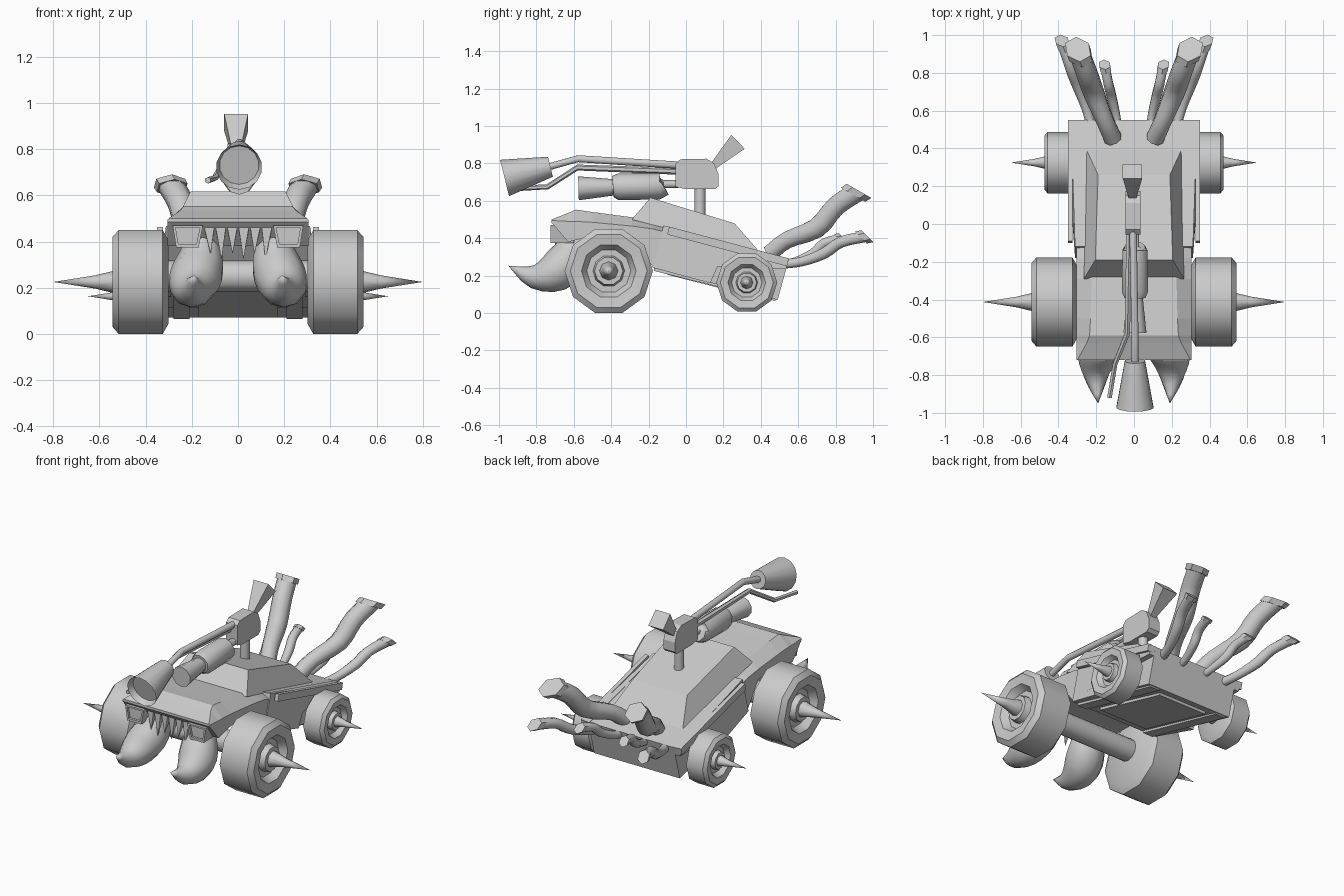
import bpy, bmesh, math
from mathutils import Vector

cube = bpy.data.objects.get("Cube")
if cube:
    bpy.data.objects.remove(cube, do_unlink=True)

GREY = (0.6, 0.6, 0.6, 1)
mat = bpy.data.materials.new("plain_grey")
mat.use_nodes = True
mat.diffuse_color = GREY
mat.node_tree.nodes["Principled BSDF"].inputs["Base Color"].default_value = GREY


def loft(name, rings, smooth=0):
    """Bridge equal rings of points, cap both ends, smooth below an angle."""
    bm = bmesh.new()
    rows = [[bm.verts.new(p) for p in ring] for ring in rings]
    n = len(rows[0])
    for a, b in zip(rows, rows[1:]):
        for i in range(n):
            j = (i + 1) % n
            bm.faces.new((a[i], a[j], b[j], b[i]))
    bm.faces.new(rows[0])
    bm.faces.new(rows[-1])
    bmesh.ops.remove_doubles(bm, verts=bm.verts, dist=0.0005)
    bmesh.ops.recalc_face_normals(bm, faces=bm.faces)
    if smooth:
        for f in bm.faces:
            f.smooth = True
        for e in bm.edges:
            e.smooth = e.calc_face_angle(0) < math.radians(smooth)
    me = bpy.data.meshes.new(name)
    bm.to_mesh(me)
    bm.free()
    me.materials.append(mat)
    ob = bpy.data.objects.new(name, me)
    bpy.context.collection.objects.link(ob)
    return ob


def prism(name, profile, x0, x1, smooth=0):
    """Side profile (y, z) pulled from x0 to x1."""
    return loft(name, [[(x, y, z) for y, z in profile] for x in (x0, x1)], smooth)


def lathe(name, profile, y, z, side=1, sides=10, smooth=40):
    """Turn an (x, radius) profile about a sideways axis."""
    ang = [2 * math.pi * i / sides for i in range(sides)]
    loft(name, [[(side * x, y + r * math.cos(a), z + r * math.sin(a)) for a in ang]
                for x, r in profile], smooth)


def curve_points(pts, radii, steps):
    """Round a path of points and radii with a flowing spline."""
    data = [Vector((*p, r)) for p, r in zip(pts, radii)]
    data = [2 * data[0] - data[1]] + data + [2 * data[-1] - data[-2]]
    out = []
    for a, b, c, d in zip(data, data[1:], data[2:], data[3:]):
        for k in range(steps):
            t = k / steps
            out.append(0.5 * (2 * b + (c - a) * t + (2 * a - 5 * b + 4 * c - d) * t * t
                              + (3 * b - a - 3 * c + d) * t ** 3))
    out.append(data[-2])
    return [Vector(v[:3]) for v in out], [max(v[3], 0) for v in out]


def tube(name, pts, radii, sides=8, side=1, steps=1, cut=None, cut_start=False, smooth=50):
    """Tapered tube along a path; cut is the normal of a slanted end."""
    pts = [Vector((side * p[0], p[1], p[2])) for p in pts]
    if steps > 1:
        pts, radii = curve_points(pts, radii, steps)
    rings = []
    for i, (p, r) in enumerate(zip(pts, radii)):
        t = (pts[min(i + 1, len(pts) - 1)] - pts[max(i - 1, 0)]).normalized()
        u = (Vector((1, 0, 0)) - t * t.x).normalized()
        v = t.cross(u)
        ring = []
        for k in range(sides):
            a = 2 * math.pi * (k + 0.5) / sides
            off = (u * math.cos(a) + v * math.sin(a)) * r
            if cut and (i == len(pts) - 1 or (cut_start and i == 0)):
                n = Vector(cut)
                off -= t * (off.dot(n) / t.dot(n))
            ring.append(p + off)
        rings.append(ring)
    return loft(name, rings, smooth)


# Hood: cross-sections of (y, low z, shoulder z, top z, top half width)
hood = [(-0.72, 0.485, 0.495, 0.50, 0.30), (-0.63, 0.38, 0.49, 0.535, 0.25),
        (-0.59, 0.39, 0.49, 0.553, 0.235), (-0.50, 0.41, 0.485, 0.54, 0.23),
        (-0.29, 0.40, 0.465, 0.512, 0.225), (-0.18, 0.25, 0.45, 0.485, 0.225),
        (-0.10, 0.25, 0.43, 0.46, 0.225)]
loft("hood", [[(-0.305, y, lo), (-0.305, y, mid), (-w, y, top),
               (w, y, top), (0.305, y, mid), (0.305, y, lo)]
              for y, lo, mid, top, w in hood])

# Sloping main body and cabin
prism("main_body", [(-0.12, 0.465), (0.55, 0.288), (0.49, 0.07), (-0.18, 0.243)], -0.30, 0.30)
prism("belly_plate", [(-0.10, 0.23), (0.44, 0.09), (0.43, 0.07), (-0.10, 0.205)], -0.17, 0.17)
loft("cabin", [[(s * w, y, z) for s, w, y, z in ring] for ring in (
    ((-1, 0.265, -0.29, 0.50), (1, 0.265, -0.29, 0.50), (1, 0.25, 0.39, 0.33), (-1, 0.25, 0.39, 0.33)),
    ((-1, 0.205, -0.19, 0.617), (1, 0.205, -0.19, 0.617), (1, 0.19, 0.26, 0.479), (-1, 0.19, 0.26, 0.479)))])

# Axles
lathe("front_axle", [(-0.32, 0.068), (0.32, 0.068)], -0.41, 0.25, sides=12)
lathe("rear_axle", [(-0.36, 0.05), (0.36, 0.05)], 0.325, 0.163)


def wheel(name, y, z, R, x0, x1, tip, s):
    """Chunky tyre with a dished face and a long hub spike."""
    c = 0.11 * R
    lathe(name, [(x0, 0), (x0, 0.8 * R), (x0 + c, R), (x1 - c, R), (x1, 0.87 * R),
                 (x1 - 0.3 * c, 0.62 * R), (x1 - 2 * c, 0.5 * R), (x1 - 2 * c, 0.36 * R),
                 (x1 - 0.5 * c, 0.32 * R)], y, z, s)
    lathe(name + "_spike", [(x1 - 2 * c, 0.22 * R), (x1 - 0.01, 0.21 * R),
                            (x1 + 0.3 * (tip - x1), 0.12 * R), (tip, 0)], y, z, s, 8, 60)


for s, label in ((1, "left"), (-1, "right")):
    wheel(label + "_front_wheel", -0.413, 0.225, 0.236, 0.30, 0.543, 0.80, s)
    wheel(label + "_rear_wheel", 0.325, 0.163, 0.163, 0.325, 0.475, 0.65, s)

    # Side panel with a tapered leading edge, and a raised upper strip
    panel = [(-0.12, 0.468), (0.55, 0.29), (0.535, 0.235), (0.17, 0.25), (0.13, 0.16), (-0.18, 0.243)]
    ob = prism(label + "_side_panel", panel, s * 0.29, s * 0.335)
    for v in ob.data.vertices:
        if v.co.y < -0.1 and abs(v.co.x) > 0.3:
            v.co.x = s * 0.312
    prism(label + "_panel_strip", [(-0.09, 0.462), (0.55, 0.292), (0.54, 0.25), (-0.10, 0.42)],
          s * 0.325, s * 0.35)
    prism(label + "_sill", [(-0.17, 0.24), (0.49, 0.075), (0.475, 0.065), (-0.17, 0.225)],
          s * 0.21, s * 0.28)

    # Curved tusk
    tube(label + "_tusk", [(0.15, -0.58, 0.42), (0.165, -0.62, 0.30), (0.195, -0.70, 0.22),
                           (0.20, -0.82, 0.195), (0.19, -0.95, 0.253)],
         [0.07, 0.108, 0.108, 0.062, 0], 10, s, 3, smooth=60)

    # Headlight: flared hood with a recessed lens
    lamp = [[(s * x, y, z) for x, z in ((a, 0.375), (b, 0.375), (0.283, 0.47), (0.152, 0.47))]
            for y, a, b in ((-0.60, 0.175, 0.26), (-0.725, 0.17, 0.268))]
    lamp.append([(s * x, -0.725, z) for x, z in ((0.18, 0.39), (0.258, 0.39), (0.27, 0.46), (0.165, 0.46))])
    lamp.append([(x, -0.71, z) for x, y, z in lamp[-1]])
    loft(label + "_headlight", lamp)

    # Three exhaust pipes with slanted, lipped ends
    pipes = (("upper", 0.057, (0, 0.5, 0.87),
              [(0.11, 0.45, 0.32), (0.15, 0.54, 0.39), (0.215, 0.70, 0.455), (0.25, 0.80, 0.57), (0.295, 0.92, 0.65)]),
             ("outer", 0.032, (0, 0.7, 0.7),
              [(0.22, 0.50, 0.26), (0.255, 0.62, 0.275), (0.30, 0.74, 0.32), (0.335, 0.83, 0.38), (0.38, 0.965, 0.41)]),
             ("inner", 0.027, (0, 0.7, 0.7),
              [(0.085, 0.50, 0.26), (0.095, 0.58, 0.275), (0.12, 0.68, 0.32), (0.135, 0.74, 0.375), (0.155, 0.84, 0.40)]))
    for kind, r, cut, path in pipes:
        name = f"{label}_{kind}_exhaust"
        tube(name, path, [0.85 * r, 0.85 * r, r, r, r], 8, s, 3, cut)
        a, b = Vector(path[-2]), Vector(path[-1])
        tube(name + "_lip", [b + (a - b) * 0.22, b + (b - a) * 0.04], [1.18 * r, 1.2 * r],
             6, s, cut=cut, cut_start=True)

# Fangs under the hood edge
for i in range(6):
    x = -0.125 + 0.05 * i
    tip = 0.32 if i % 2 else 0.345
    tube(f"fang_{i + 1}", [(x, -0.675, 0.47), (x * 0.95, -0.70, tip)], [0.034, 0], 4)

# Gun mount
tube("gun_post", [(-0.005, 0.075, 0.40), (-0.005, 0.075, 0.72)], [0.03, 0.03], 10)
prism("gun_block", [(-0.055, 0.675), (-0.055, 0.80), (-0.03, 0.822), (0.11, 0.825), (0.15, 0.80),
                    (0.175, 0.74), (0.175, 0.68), (0.155, 0.662), (0.0, 0.662)], -0.045, 0.035)
tube("gun_handle", [(-0.008, 0.14, 0.78), (-0.008, 0.278, 0.915)], [0.025, 0.073], 4)

# Flared cannon nozzle with a recessed mouth, and its feed barrel
mouth, neck = Vector((0.005, -0.97, 0.722)), Vector((0.005, -0.725, 0.782))
inner = mouth + (neck - mouth) * 0.15
tube("cannon_nozzle", [neck, mouth], [0.055, 0.1], 14)
rim = bpy.data.objects["cannon_nozzle"]
bm = bmesh.new()
bm.from_mesh(rim.data)
front = min(bm.faces, key=lambda f: f.calc_center_median().y)
bmesh.ops.inset_region(bm, faces=[front], thickness=0.014)
bmesh.ops.translate(bm, verts=front.verts, vec=inner - mouth)
bm.to_mesh(rim.data)
bm.free()
tube("cannon_barrel", [(0.005, -0.74, 0.78), (0.005, -0.577, 0.825), (-0.005, -0.03, 0.79)],
     [0.02, 0.02, 0.021], 8)
tube("igniter_pipe", [(-0.13, -0.92, 0.665), (-0.10, -0.74, 0.675), (-0.035, -0.58, 0.778), (-0.025, -0.03, 0.757)],
     [0.014, 0.014, 0.016, 0.018], 6)

# Second, shorter gun slung below the barrel
tube("lower_gun", [(0.005, -0.04, 0.69), (0.005, -0.12, 0.69), (0.005, -0.121, 0.68), (0.005, -0.14, 0.678),
                   (0.005, -0.36, 0.675), (0.005, -0.39, 0.675), (0.005, -0.391, 0.672), (0.005, -0.575, 0.667)],
     [0.022, 0.022, 0.055, 0.07, 0.072, 0.058, 0.044, 0.064], 10, smooth=40)
